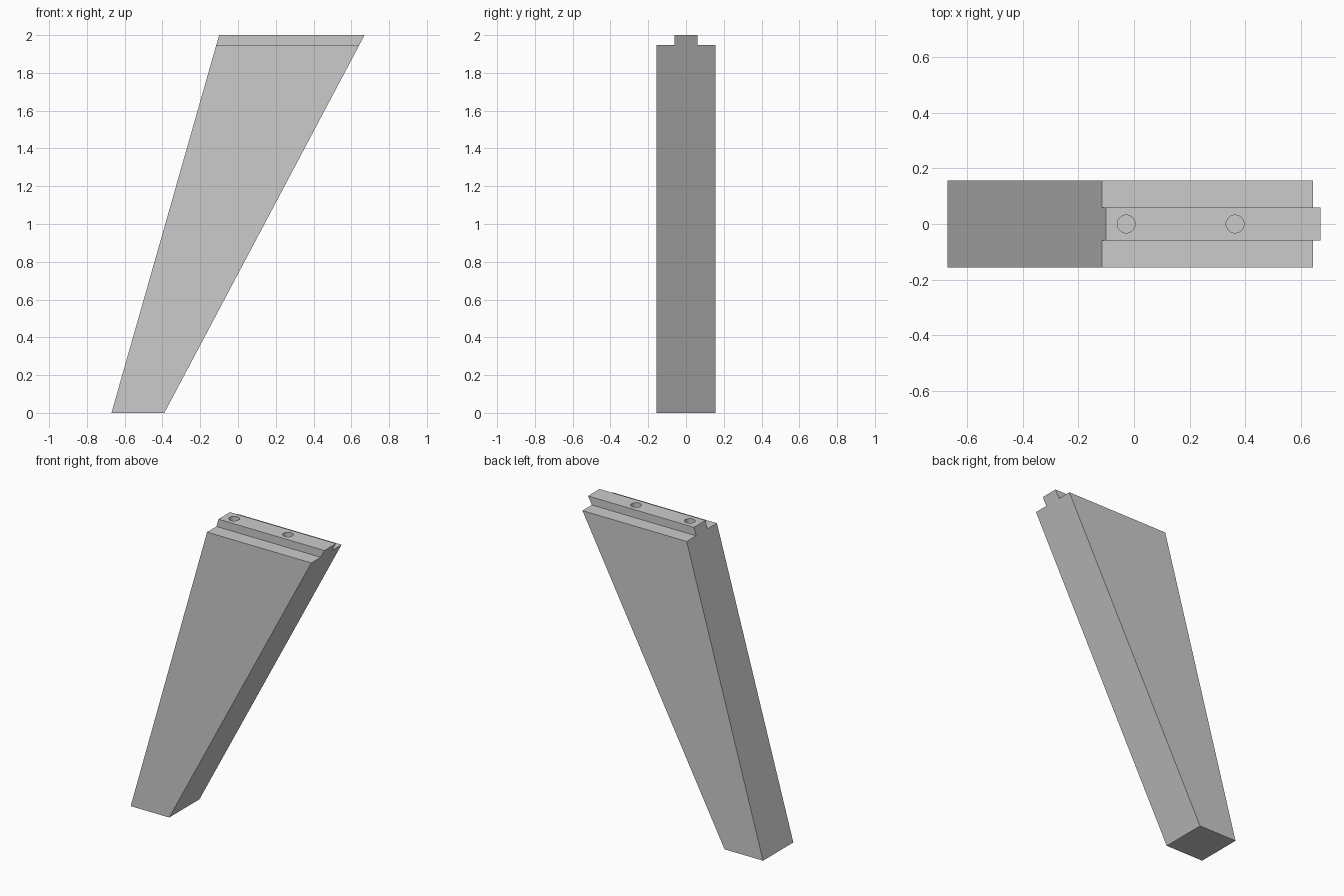
import bpy, bmesh
from mathutils import Matrix

if "Cube" in bpy.data.objects:
    bpy.data.objects.remove(bpy.data.objects["Cube"])

H, SHOULDER = 2.0, 1.948          # full height, shoulder height
HALF_W, HALF_T = 0.157, 0.06      # half thickness of leg and tongue


def left_x(z):
    return -0.67 + (-0.10 + 0.67) * z / H


def right_x(z):
    return -0.39 + (0.67 + 0.39) * z / H


def make_object(name, bm):
    bmesh.ops.recalc_face_normals(bm, faces=bm.faces)
    mesh = bpy.data.meshes.new(name)
    bm.to_mesh(mesh)
    bm.free()
    obj = bpy.data.objects.new(name, mesh)
    bpy.context.collection.objects.link(obj)
    return obj


# Leg: tongued cross-section (y, z) stretched between the two slanted edges
half = [(HALF_W, 0), (HALF_W, SHOULDER), (HALF_T, SHOULDER), (HALF_T, H)]
section = half + [(-y, z) for y, z in reversed(half)]
bm = bmesh.new()
left = [bm.verts.new((left_x(z), y, z)) for y, z in section]
right = [bm.verts.new((right_x(z), y, z)) for y, z in section]
bm.faces.new(left)
bm.faces.new(right[::-1])
for i in range(len(section)):
    j = (i + 1) % len(section)
    bm.faces.new((left[i], right[i], right[j], left[j]))
leg = make_object("tapered_leg", bm)

# Dowel holes drilled down into the tongue
DEPTH = 0.2
bm = bmesh.new()
for x in (-0.028, 0.363):
    bmesh.ops.create_cone(bm, cap_ends=True, segments=32, radius1=0.032,
                          radius2=0.032, depth=2 * DEPTH,
                          matrix=Matrix.Translation((x, 0, H)))
cutter = make_object("dowel_hole_cutter", bm)
cutter.hide_render = True

cut = leg.modifiers.new("dowel_holes", 'BOOLEAN')
cut.operation = 'DIFFERENCE'
cut.solver = 'EXACT'
cut.object = cutter
bpy.context.view_layer.objects.active = leg
leg.select_set(True)
bpy.ops.object.modifier_apply(modifier=cut.name)
bpy.data.objects.remove(cutter)
bpy.ops.object.shade_smooth_by_angle()
